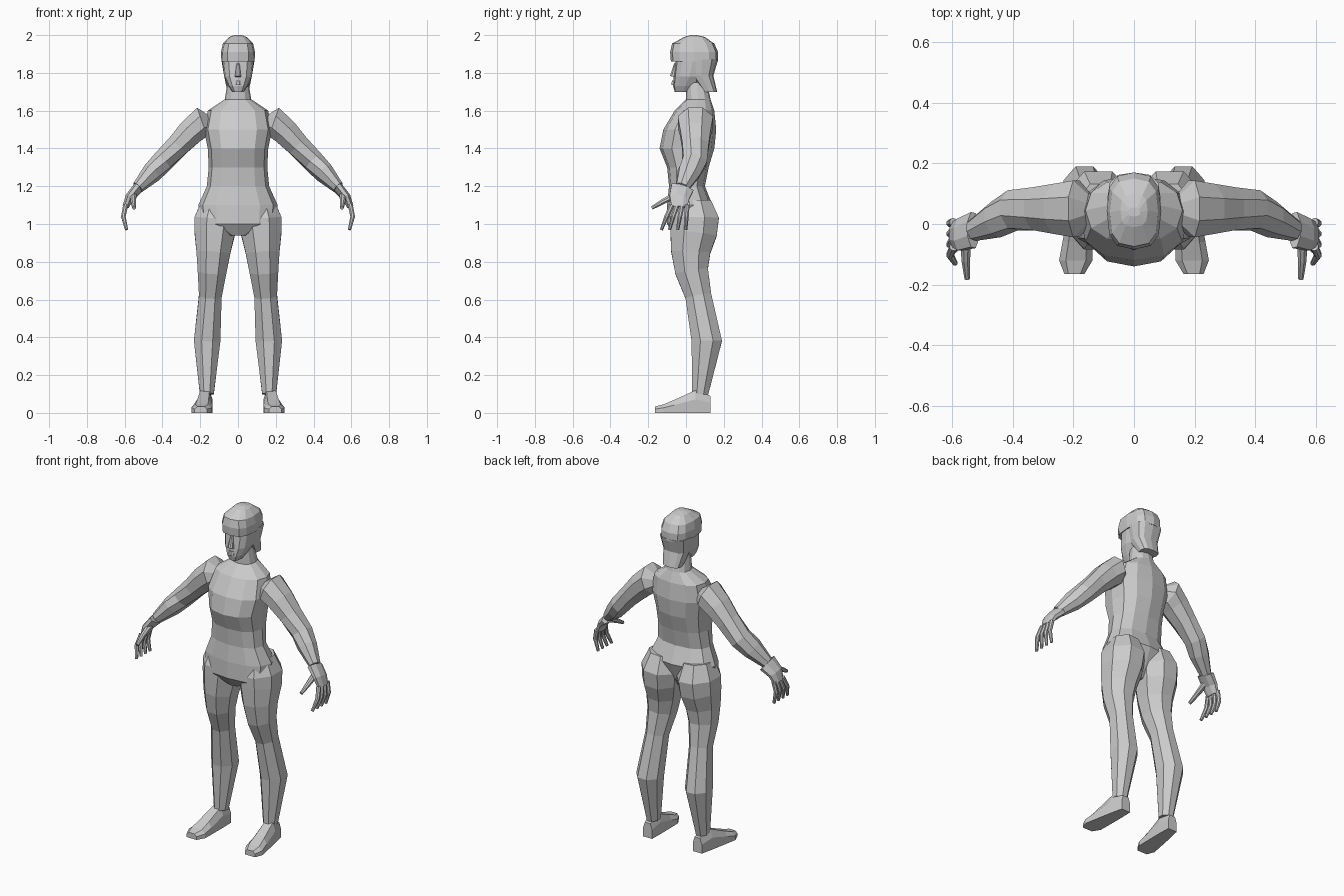
import bpy, bmesh
from math import cos, sin, pi, copysign
from mathutils import Vector

if "Cube" in bpy.data.objects:
    bpy.data.objects.remove(bpy.data.objects["Cube"])

tone = (0.6, 0.6, 0.6, 1)
grey = bpy.data.materials.new("plain grey")
grey.use_nodes = True
grey.diffuse_color = tone
grey.node_tree.nodes["Principled BSDF"].inputs["Base Color"].default_value = tone


def ring(centre, across, along, sides, squareness, turn):
    """Closed cross-section; half a turn puts faces, not corners, on the axes."""
    def soften(value):
        return copysign(abs(value) ** squareness, value)

    step = 2 * pi / sides
    scale = 1 / cos(step * turn)
    angles = [step * (corner + turn) for corner in range(sides)]
    return [centre + scale * (across * soften(cos(angle)) + along * soften(sin(angle)))
            for angle in angles]


def loft(name, rings, mirrored=False):
    """Skin a list of rings, close both ends and optionally mirror to the right."""
    bm = bmesh.new()
    loops = [[bm.verts.new(point) for point in points] for points in rings]
    for lower, upper in zip(loops, loops[1:]):
        for corner in range(len(lower)):
            bm.faces.new((lower[corner - 1], lower[corner], upper[corner], upper[corner - 1]))
    bm.faces.new(loops[0])
    bm.faces.new(loops[-1])
    bmesh.ops.recalc_face_normals(bm, faces=bm.faces)
    mesh = bpy.data.meshes.new(name)
    bm.to_mesh(mesh)
    bm.free()
    mesh.materials.append(grey)
    part = bpy.data.objects.new(name, mesh)
    bpy.context.collection.objects.link(part)
    if mirrored:
        mirror = part.modifiers.new("mirror", "MIRROR")
        mirror.use_mirror_merge = False


def stack(name, sections, squareness):
    """Centred upright form from (height, half width, front, back)."""
    rings = []
    for height, half_width, front, back in sections:
        centre = Vector((0, (front + back) / 2, height))
        across = Vector((half_width, 0, 0))
        along = Vector((0, (back - front) / 2, 0))
        rings.append(ring(centre, across, along, 12, squareness, 0))
    loft(name, rings)


def tube(name, path, radii, depth=1, mirrored=True):
    """Eight sided limb along a path; depth widens it from front to back."""
    points = [Vector(point) for point in path]
    rings = []
    for index, (point, radius) in enumerate(zip(points, radii)):
        before = points[max(index - 1, 0)]
        after = points[min(index + 1, len(points) - 1)]
        direction = (after - before).normalized()
        along = direction.cross(Vector((1, 0, 0))).normalized()
        across = direction.cross(along)
        rings.append(ring(point, across * radius, along * radius * depth, 8, 1, 0.5))
    loft(name, rings, mirrored)


# Torso and neck
stack("torso", [
    (0.94, 0.05, -0.06, 0.06), (1, 0.2, -0.1, 0.1), (1.1, 0.21, -0.1, 0.14),
    (1.2, 0.165, -0.09, 0.1), (1.3, 0.155, -0.1, 0.12), (1.4, 0.16, -0.14, 0.15),
    (1.5, 0.18, -0.12, 0.16), (1.6, 0.16, -0.06, 0.15), (1.66, 0.07, 0, 0.13),
    (1.75, 0.055, 0, 0.11)], squareness=0.85)

# Legs with buttocks, splaying out evenly down to the calf
leg_heights = (1.12, 1.03, 0.95, 0.85, 0.75, 0.62, 0.38, 0.1)
leg_depths = (0.04, 0.045, 0.04, 0.025, 0.03, 0.065, 0.11, 0.075)
leg_radii = (0.08, 0.112, 0.107, 0.09, 0.076, 0.06, 0.07, 0.037)
leg_path = [(min(0.165, 0.19 - 0.07 * height), y, height)
            for height, y in zip(leg_heights, leg_depths)]
tube("leg", leg_path, leg_radii, depth=1.15)


# Feet: flat soled sections from heel to toe, turned slightly outwards
def sole(y, half_width, height):
    middle = 0.18 - y / 10
    outline = ((-1, 0), (1, 0), (1, 0.6), (0.6, 1), (-0.6, 1), (-1, 0.6))
    return [Vector((middle + half_width * side, y, height * level)) for side, level in outline]


loft("foot", [sole(0.13, 0.03, 0.09), sole(0.05, 0.04, 0.12), sole(-0.06, 0.05, 0.07),
              sole(-0.12, 0.055, 0.045), sole(-0.165, 0.033, 0.033)], mirrored=True)

# Arms, falling at a steady slope from the shoulder
arm_reach = (0.1, 0.19, 0.25, 0.32, 0.4, 0.455, 0.53)
arm_depths = (0.05, 0.05, 0.05, 0.05, 0.045, 0.015, -0.02)
arm_radii = (0.09, 0.08, 0.07, 0.06, 0.055, 0.05, 0.03)
arm_path = [(x, y, min(1.54, 1.75 - 1.05 * x)) for x, y in zip(arm_reach, arm_depths)]
tube("arm", arm_path, arm_radii, depth=1.17)

# Hands
tube("palm", [(0.53, -0.02, 1.19), (0.575, -0.035, 1.14), (0.595, -0.035, 1.09)],
     (0.025, 0.022, 0.017), depth=2.4)
for number, finger in enumerate(("index", "middle", "ring", "little")):
    knuckle = -0.075 + 0.027 * number
    tip = -0.13 + 0.043 * number
    tube(finger + "_finger", [(0.595, knuckle, 1.1), (0.607, (knuckle + tip) / 2, 1.04),
                              (0.59, tip, 0.97)], (0.013, 0.012, 0.008))
tube("thumb", [(0.555, -0.05, 1.155), (0.555, -0.12, 1.12), (0.55, -0.18, 1.085)],
     (0.018, 0.014, 0.009))

# Face with nose and lips
stack("face", [(1.7, 0.03, -0.06, 0.03), (1.73, 0.05, -0.068, 0.06),
               (1.78, 0.074, -0.065, 0.1), (1.87, 0.084, -0.055, 0.13)], squareness=0.75)
tube("nose", [(0, -0.055, 1.85), (0, -0.07, 1.78)], (0.008, 0.016), mirrored=False)
tube("lips", [(0, -0.06, 1.76), (0, -0.06, 1.737)], (0.014, 0.018), mirrored=False)

# Hair: cap with a fringe, and a flared nape
stack("hair_cap", [(1.86, 0.088, -0.08, 0.17), (1.91, 0.09, -0.084, 0.17),
                   (1.955, 0.08, -0.074, 0.15), (1.99, 0.045, -0.01, 0.1),
                   (2, 0.02, 0.025, 0.055)], squareness=0.7)
stack("hair_nape", [(1.87, 0.088, 0, 0.17), (1.785, 0.074, 0.02, 0.145),
                    (1.7, 0.056, 0.085, 0.165)], squareness=0.7)
